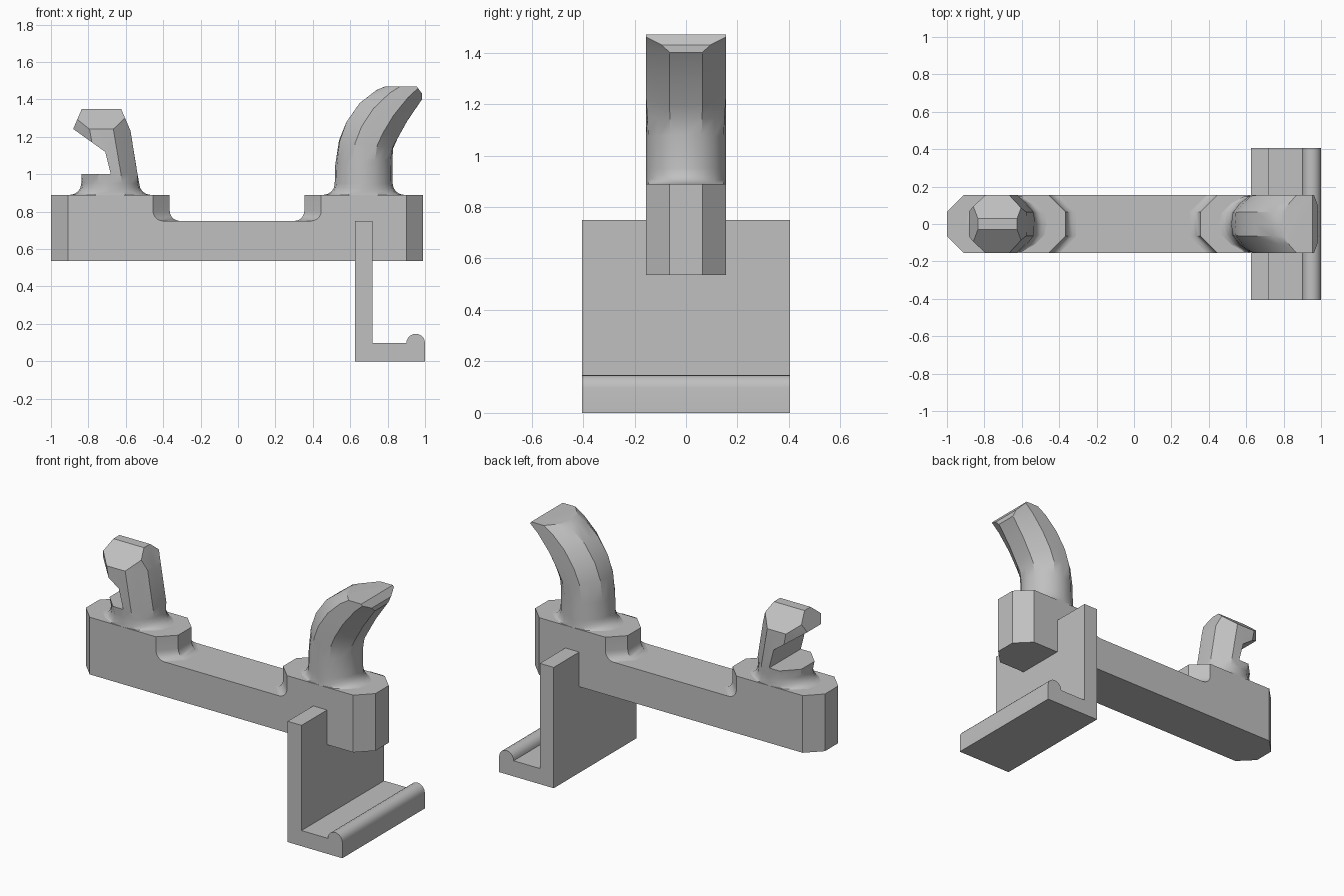
import bpy, bmesh, math

cube = bpy.data.objects.get("Cube")
if cube:
    bpy.data.objects.remove(cube, do_unlink=True)

grey = bpy.data.materials.new("plain grey")
grey.use_nodes = True
grey.diffuse_color = (0.53, 0.53, 0.53, 1)
grey.node_tree.nodes["Principled BSDF"].inputs["Base Color"].default_value = (0.53, 0.53, 0.53, 1)

HALF_Y = 0.155   # half width of the bar
FLAT_Y = 0.065   # half width of its end faces
BAR_TOP, PAD_TOP, BOTTOM = 0.75, 0.89, 0.535


def finish(bm, name, angle=30):
    bmesh.ops.recalc_face_normals(bm, faces=bm.faces)
    mesh = bpy.data.meshes.new(name)
    bm.to_mesh(mesh)
    bm.free()
    obj = bpy.data.objects.new(name, mesh)
    bpy.context.collection.objects.link(obj)
    mesh.materials.append(grey)
    bpy.ops.object.select_all(action='DESELECT')
    obj.select_set(True)
    bpy.context.view_layer.objects.active = obj
    bpy.ops.object.shade_smooth_by_angle(angle=math.radians(angle))
    return obj


def loft(rings):
    """Closed solid through rings of equal point count."""
    bm = bmesh.new()
    loops = [[bm.verts.new(p) for p in ring] for ring in rings]
    for a, b in zip(loops, loops[1:]):
        for i in range(len(a)):
            j = (i + 1) % len(a)
            bm.faces.new((a[i], a[j], b[j], b[i]))
    bm.faces.new(loops[0][::-1])
    bm.faces.new(loops[-1])
    bmesh.ops.recalc_face_normals(bm, faces=bm.faces)
    return bm


def prism(profile, half):
    """Extrude an x-z profile along y."""
    return loft([[(x, y, z) for x, z in profile] for y in (-half, half)])


def cut(bm, point, normal):
    """Remove everything on the normal side of a plane and close the hole."""
    geom = bm.verts[:] + bm.edges[:] + bm.faces[:]
    res = bmesh.ops.bisect_plane(bm, geom=geom, dist=1e-5, plane_co=point,
                                 plane_no=normal, clear_outer=True)
    edges = [e for e in res["geom_cut"] if isinstance(e, bmesh.types.BMEdge)]
    bmesh.ops.contextual_create(bm, geom=edges)


def oct_ring(outer, inner, corner):
    """Ring between two x-z points: corner 1 is round, 1.08 is an octagon."""
    pts = []
    for k in range(16):
        a = k * math.pi / 8
        r = corner if k % 2 else 1
        t = 0.5 + 0.5 * r * math.cos(a)
        y = max(-HALF_Y, min(HALF_Y, HALF_Y * r * math.sin(a)))
        pts.append((outer[0] + t * (inner[0] - outer[0]), y,
                    outer[1] + t * (inner[1] - outer[1])))
    return pts


def flare(cx):
    """Filleted foot of a post, quarter circle in section."""
    rings = []
    for k in range(5):
        a = k * math.pi / 8
        r = HALF_Y + 0.06 * (1 - math.sin(a))
        z = PAD_TOP + 0.06 * (1 - math.cos(a))
        rings.append(oct_ring((cx - r, z), (cx + r, z), 1.02))
    return rings


def outline(x0, x1, z, d0=0, d1=0):
    """Chamfered rectangle, its ends pushed out by d0 and d1."""
    c = HALF_Y - FLAT_Y
    return [(x0 - d0, -FLAT_Y, z), (x0 + c - d0, -HALF_Y, z),
            (x1 - c + d1, -HALF_Y, z), (x1 + d1, -FLAT_Y, z),
            (x1 + d1, FLAT_Y, z), (x1 - c + d1, HALF_Y, z),
            (x0 + c - d0, HALF_Y, z), (x0 - d0, FLAT_Y, z)]


# Bar
finish(loft([outline(-1, 0.99, BOTTOM), outline(-1, 0.99, BAR_TOP)]), "bar")

# Raised end pads, filleted into the bar on their inner ends
for name, x0, x1, left in (("right_pad", -1, -0.365, 0), ("left_pad", 0.355, 0.99, 1)):
    rings = []
    for k in range(6):
        a = k * math.pi / 10
        d = 0.055 * (1 - math.sin(a))
        rings.append(outline(x0, x1, BAR_TOP + 0.055 * (1 - math.cos(a)), d * left, d * (1 - left)))
    rings.append(outline(x0, x1, PAD_TOP))
    finish(loft(rings), name)

# Notched post: leaning octagonal column with a bevelled head
rings = flare(-0.683)
for xa, xb, z in ((-0.838, -0.537, 1.0), (-0.885, -0.577, 1.245), (-0.9, -0.59, 1.4)):
    rings.append(oct_ring((xa, z), (xb, z), 1.08))
post = loft(rings)
cut(post, (0, 0, 1.35), (0, 0, 1))
for s in (-1, 1):
    cut(post, (0, s * 0.03, 1.35), (0, s * 0.105, 0.12))
cut(post, (-0.625, 0, 1.35), (0.105, 0, 0.045))
cut(post, (-0.835, 0, 1.35), (-0.105, 0, 0.045))
post = finish(post, "notched_post")

notch = finish(prism([(-0.68, 1.0), (-0.71, 1.12), (-0.885, 1.245), (-1.1, 1.25), (-1.1, 1.0)], 0.3),
               "notch_cutter")
notch.hide_render = True
mod = post.modifiers.new("notch", 'BOOLEAN')
mod.operation = 'DIFFERENCE'
mod.solver = 'EXACT'
mod.object = notch
bpy.context.view_layer.objects.active = post
bpy.ops.object.modifier_apply(modifier="notch")
bpy.data.objects.remove(notch, do_unlink=True)
post.select_set(True)
bpy.ops.object.shade_smooth_by_angle(angle=math.radians(30))

# Curved hook: column that bends outward, trimmed flat on top
rings = flare(0.672)
bend = [((0.52, 1.05), (0.825, 1.08)), ((0.54, 1.18), (0.83, 1.14)),
        ((0.58, 1.28), (0.855, 1.195)), ((0.65, 1.38), (0.905, 1.285)),
        ((0.74, 1.45), (0.98, 1.395)), ((0.86, 1.50), (1.10, 1.53))]
for k, (outer, inner) in enumerate(bend):
    rings.append(oct_ring(outer, inner, 1.02 + 0.06 * min(1, k / 2)))
hook = loft(rings)
cut(hook, (0, 0, 1.47), (0, 0, 1))
cut(hook, (0.985, 0, 1.42), (1, 0, 0))
cut(hook, (0.955, 0, 1.47), (0.04, 0, 0.03))
finish(hook, "curved_hook")

# Bracket: L-shaped plate with a round bead along its lip
bead = [(0.95 + 0.05 * math.cos(k * math.pi / 10), 0.097 + 0.05 * math.sin(k * math.pi / 10))
        for k in range(11)]
profile = [(0.625, 0), (1.0, 0)] + bead + [(0.72, 0.097), (0.72, 0.75), (0.625, 0.75)]
finish(prism(profile, 0.405), "bracket")
